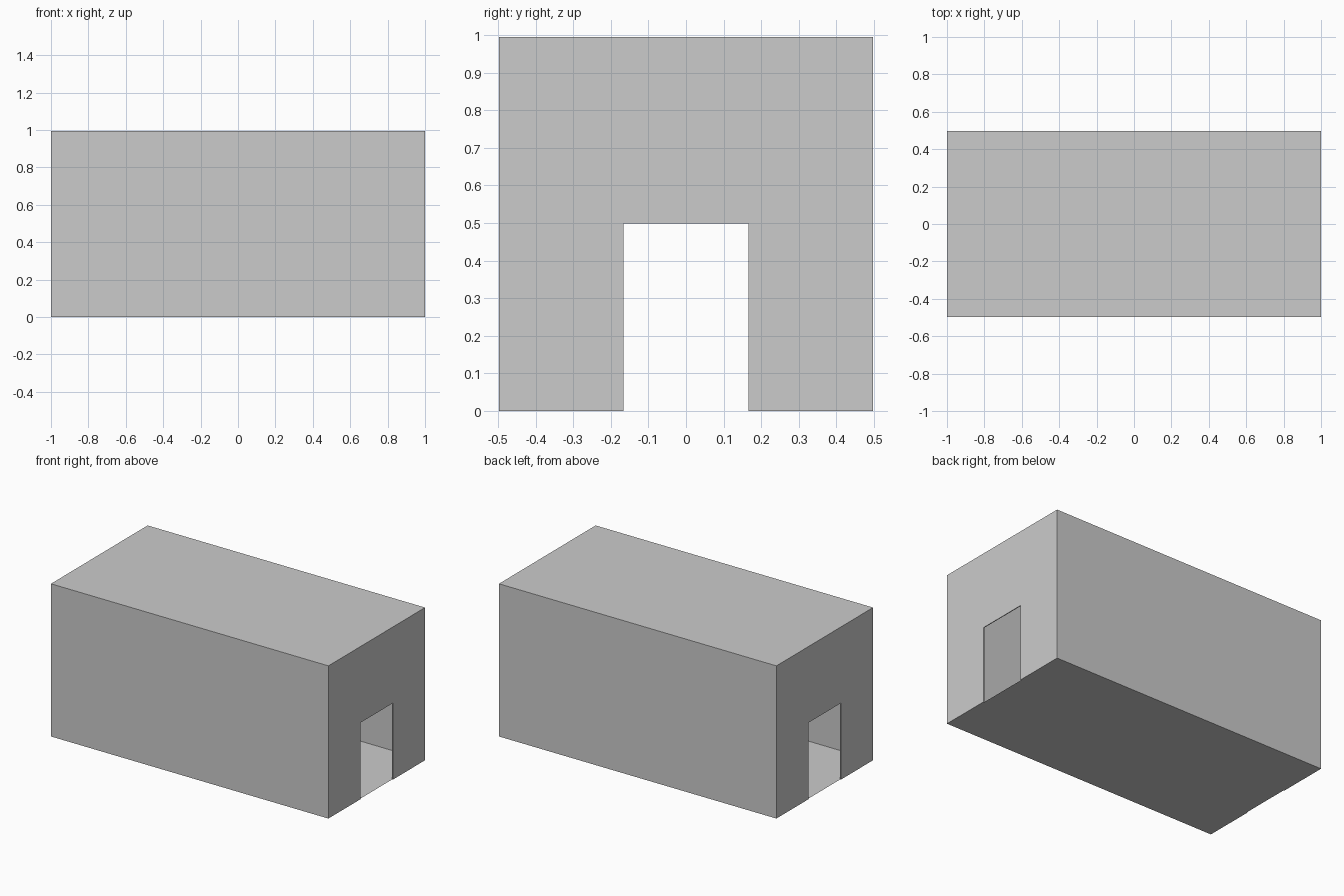
import bpy
import bmesh

if "Cube" in bpy.data.objects:
    bpy.data.objects.remove(bpy.data.objects["Cube"])

L, W, H = 0.995, 0.4975, 0.995   # half length of the shell, half width, height
T = 0.005                        # end wall thickness
DW, DH = 0.166, 0.4985           # doorway half width and height


def make_object(name, bm):
    bmesh.ops.recalc_face_normals(bm, faces=bm.faces)
    mesh = bpy.data.meshes.new(name)
    bm.to_mesh(mesh)
    bm.free()
    obj = bpy.data.objects.new(name, mesh)
    bpy.context.collection.objects.link(obj)
    return obj


# Thin room shell: floor, long walls and flat roof, open at both ends
bm = bmesh.new()
section = [(-W, 0), (W, 0), (W, H), (-W, H)]
rings = [[bm.verts.new((x, y, z)) for y, z in section] for x in (-L, L)]
for i in range(4):
    j = (i + 1) % 4
    bm.faces.new((rings[0][i], rings[0][j], rings[1][j], rings[1][i]))
make_object("floor_walls_and_roof", bm)


# End wall: arch-shaped outline around a doorway, extruded to a thin slab
def end_wall(name, x, depth):
    outline = [(-W, 0), (-DW, 0), (-DW, DH), (DW, DH),
               (DW, 0), (W, 0), (W, H), (-W, H)]
    bm = bmesh.new()
    face = bm.faces.new([bm.verts.new((x, y, z)) for y, z in outline])
    ext = bmesh.ops.extrude_face_region(bm, geom=[face], use_keep_orig=True)
    verts = [g for g in ext["geom"] if isinstance(g, bmesh.types.BMVert)]
    bmesh.ops.translate(bm, verts=verts, vec=(depth, 0, 0))
    make_object(name, bm)


end_wall("right_end_wall", L, T)
end_wall("left_end_wall", -L, -T)
